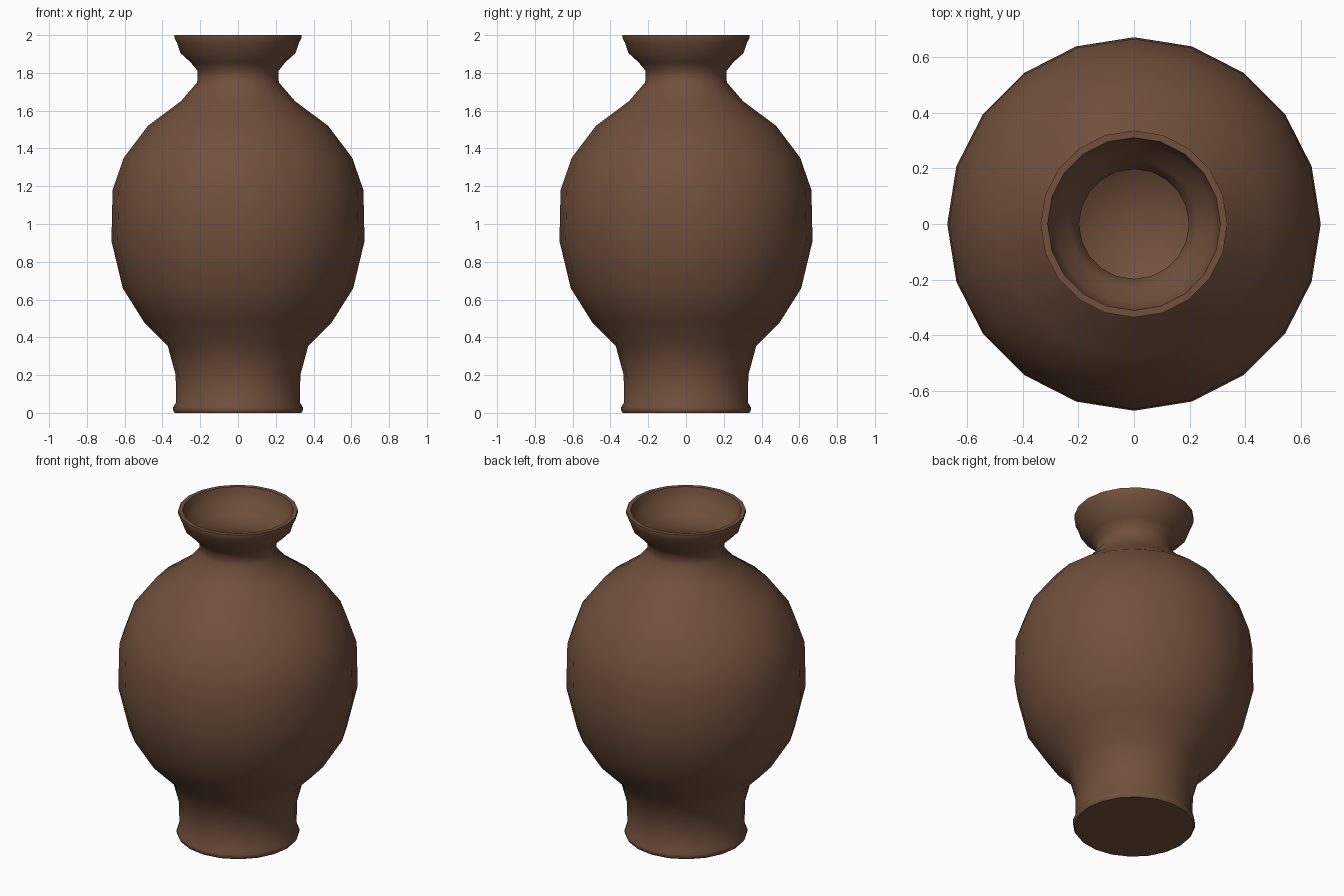
import bpy, bmesh, math

if "Cube" in bpy.data.objects:
    bpy.data.objects.remove(bpy.data.objects["Cube"])

SIDES = 20

# Clay colour
clay = bpy.data.materials.new("brown_clay")
clay.diffuse_color = (0.165, 0.08, 0.045, 1)
clay.use_nodes = True
clay.node_tree.nodes["Principled BSDF"].inputs["Base Color"].default_value = clay.diffuse_color

# Profile (radius, height): outside wall from foot to rim
outer = [(0.0, 0.0), (0.335, 0.0), (0.343, 0.012), (0.343, 0.03), (0.328, 0.055),
         (0.33, 0.2), (0.372, 0.355), (0.497, 0.48), (0.61, 0.66), (0.67, 0.91),
         (0.664, 1.18), (0.605, 1.35), (0.477, 1.52), (0.302, 1.65), (0.216, 1.75),
         (0.214, 1.81), (0.25, 1.855), (0.305, 1.905), (0.323, 1.96),
         (0.335, 1.982), (0.335, 2.0)]
# Inside wall from rim down to the hollow floor
inner = [(0.31, 2.0), (0.302, 1.97), (0.285, 1.92), (0.23, 1.865), (0.197, 1.81),
         (0.197, 1.75), (0.28, 1.63), (0.455, 1.5), (0.58, 1.335), (0.637, 1.175),
         (0.643, 0.915), (0.585, 0.67), (0.475, 0.5), (0.345, 0.37), (0.29, 0.2),
         (0.2, 0.09), (0.0, 0.05)]


def lathe(name, profile):
    bm = bmesh.new()
    rings = []
    for r, z in profile:
        if r == 0:
            rings.append([bm.verts.new((0, 0, z))] * SIDES)
        else:
            rings.append([bm.verts.new((r * math.cos(math.tau * i / SIDES),
                                        r * math.sin(math.tau * i / SIDES), z))
                          for i in range(SIDES)])
    for a, b in zip(rings, rings[1:]):
        for i in range(SIDES):
            j = (i + 1) % SIDES
            corners = list(dict.fromkeys([a[i], a[j], b[j], b[i]]))
            bm.faces.new(corners)
    bmesh.ops.recalc_face_normals(bm, faces=bm.faces)
    mesh = bpy.data.meshes.new(name)
    bm.to_mesh(mesh)
    bm.free()
    obj = bpy.data.objects.new(name, mesh)
    bpy.context.collection.objects.link(obj)
    mesh.materials.append(clay)
    bpy.context.view_layer.objects.active = obj
    obj.select_set(True)
    bpy.ops.object.shade_smooth_by_angle(angle=math.radians(50))
    return obj


# Hollow vase body
lathe("vase", outer + inner)
